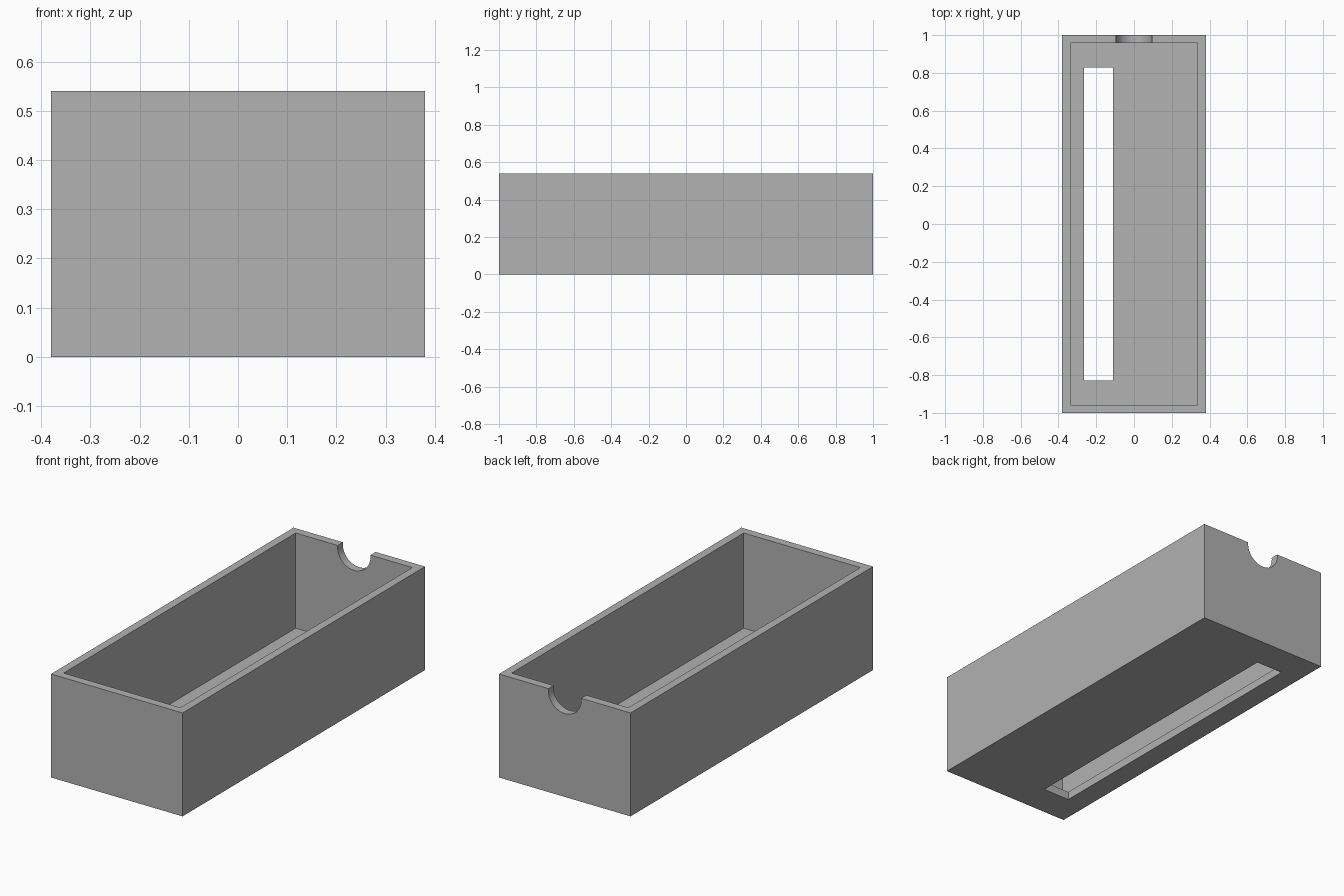
import bpy
import math

cube = bpy.data.objects.get("Cube")
if cube:
    bpy.data.objects.remove(cube, do_unlink=True)

# Overall dimensions
WIDTH, LENGTH, HEIGHT = 0.76, 2.0, 0.54
WALL = 0.043
SLOT_X, SLOT_WIDTH, SLOT_LENGTH = -0.188, 0.156, 1.655
NOTCH_RADIUS, NOTCH_Z = 0.095, 0.53

grey = bpy.data.materials.new("plain grey")
grey.use_nodes = True
colour = (0.445, 0.445, 0.445, 1)
grey.diffuse_color = colour
grey.node_tree.nodes["Principled BSDF"].inputs["Base Color"].default_value = colour


def block(name, size, centre):
    bpy.ops.mesh.primitive_cube_add(size=1, location=centre)
    ob = bpy.context.object
    ob.name = name
    ob.scale = size
    bpy.ops.object.transform_apply(location=True, rotation=True, scale=True)
    ob.data.materials.append(grey)
    return ob


def cut(target, cutter):
    cutter.hide_render = True
    mod = target.modifiers.new("cut", "BOOLEAN")
    mod.operation = "DIFFERENCE"
    mod.solver = "EXACT"
    mod.object = cutter
    bpy.context.view_layer.objects.active = target
    bpy.ops.object.modifier_apply(modifier=mod.name)
    bpy.data.objects.remove(cutter, do_unlink=True)


# Solid outer tray
tray = block("open_tray", (WIDTH, LENGTH, HEIGHT), (0, 0, HEIGHT / 2))

# Hollow interior, open at the top
cut(tray, block("cavity_cutter", (WIDTH - 2 * WALL, LENGTH - 2 * WALL, HEIGHT),
                (0, 0, HEIGHT / 2 + WALL)))

# Long slot through the floor
cut(tray, block("slot_cutter", (SLOT_WIDTH, SLOT_LENGTH, 4 * WALL), (SLOT_X, 0, 0)))

# Round cable notch in the rim of the back wall
bpy.ops.mesh.primitive_cylinder_add(vertices=64, radius=NOTCH_RADIUS, depth=6 * WALL,
                                    location=(0, LENGTH / 2, NOTCH_Z),
                                    rotation=(math.pi / 2, 0, 0))
notch = bpy.context.object
notch.name = "notch_cutter"
notch.data.materials.append(grey)
cut(tray, notch)

# Smooth the notch while keeping the box edges sharp
bpy.ops.object.select_all(action="DESELECT")
tray.select_set(True)
bpy.context.view_layer.objects.active = tray
bpy.ops.object.shade_smooth_by_angle(angle=math.radians(30))
